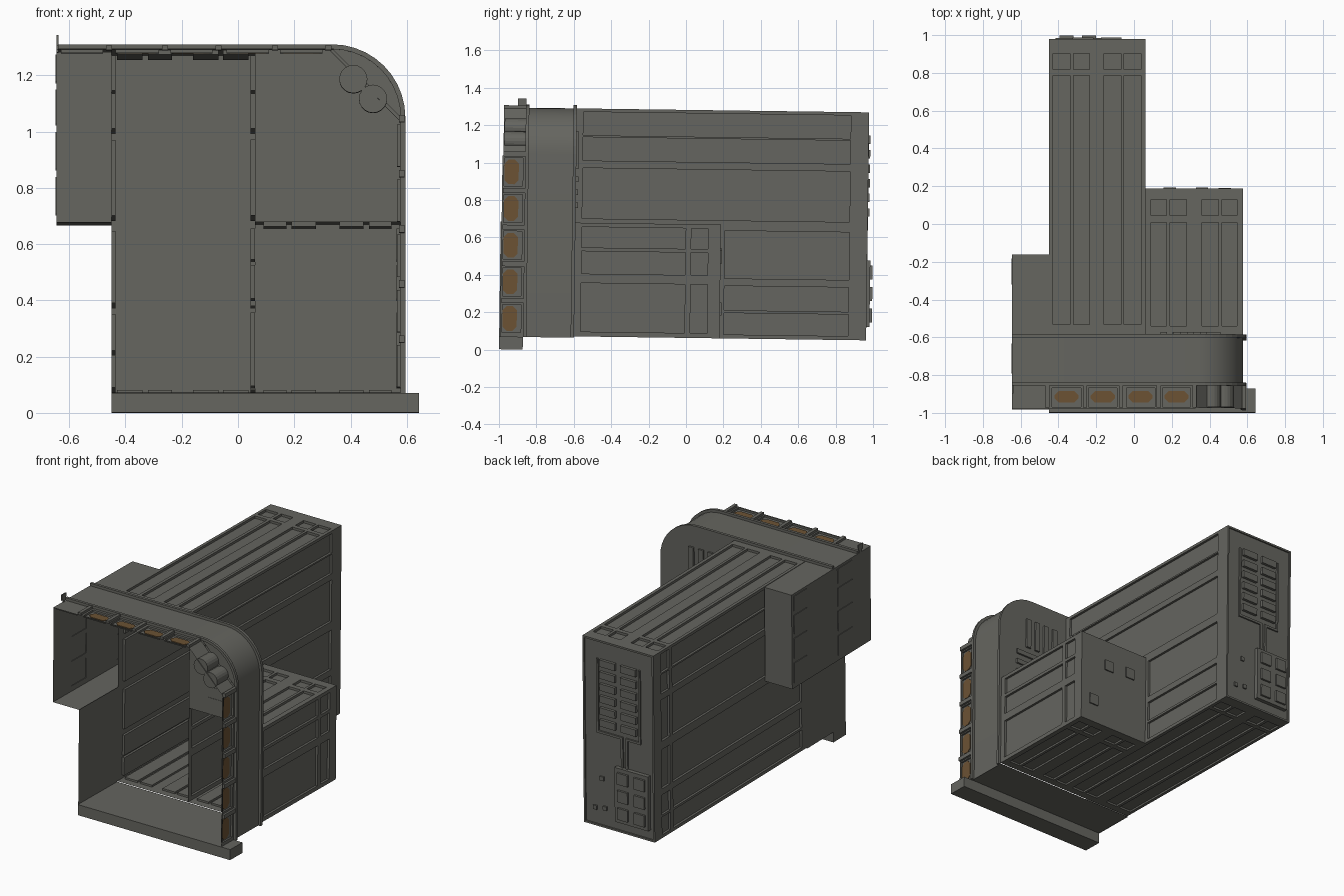
import bpy, bmesh, math
from mathutils import Matrix, Vector

if "Cube" in bpy.data.objects:
    bpy.data.objects.remove(bpy.data.objects["Cube"])

def mat(name, c):
    m = bpy.data.materials.new(name)
    m.diffuse_color = (*c, 1)
    m.use_nodes = True
    m.node_tree.nodes["Principled BSDF"].inputs["Base Color"].default_value = m.diffuse_color
    return m
GREY = mat("warm_grey", (0.13, 0.13, 0.115))
ORANGE = mat("dull_orange", (0.15, 0.085, 0.034))

# The whole model leans very slightly about its front bottom edge
TILT = Matrix.Translation((0, -1, 0.002)) @ Matrix.Rotation(-0.0135, 4, 'X') @ Matrix.Translation((0, 1, 0))

def finish(name, bm, material=GREY):
    me = bpy.data.meshes.new(name)
    bm.transform(TILT)
    bm.to_mesh(me)
    bm.free()
    me.materials.append(material)
    ob = bpy.data.objects.new(name, me)
    bpy.context.collection.objects.link(ob)
    return ob

def add_box(bm, x, y, z):
    c = [(x[0] + x[1]) / 2, (y[0] + y[1]) / 2, (z[0] + z[1]) / 2]
    s = Matrix.Diagonal((x[1] - x[0], y[1] - y[0], z[1] - z[0], 1))
    bmesh.ops.create_cube(bm, size=1, matrix=Matrix.Translation(c) @ s)

def boxes(name, items):
    bm = bmesh.new()
    for b in items:
        add_box(bm, *b)
    return finish(name, bm)

def point(axis, a, b, d):
    return [(d, a, b), (a, d, b), (a, b, d)][axis]

def sheet(name, axis, out, pos, ar, br, rects=(), depth=0.015):
    """Thin wall at pos on an axis, with rectangular pockets sunk away from 'out'."""
    bm = bmesh.new()
    flip = out * (1, -1, 1)[axis] < 0
    def quad(pts):
        vs = [bm.verts.new(point(axis, *p)) for p in pts]
        bm.faces.new(vs[::-1] if flip else vs)
    A = sorted({*ar, *[v for r in rects for v in r[0]]})
    B = sorted({*br, *[v for r in rects for v in r[1]]})
    for a0, a1 in zip(A, A[1:]):
        for b0, b1 in zip(B, B[1:]):
            ca, cb = (a0 + a1) / 2, (b0 + b1) / 2
            if not any(r[0][0] < ca < r[0][1] and r[1][0] < cb < r[1][1] for r in rects):
                quad([(a0, b0, pos), (a1, b0, pos), (a1, b1, pos), (a0, b1, pos)])
    low = pos - out * depth
    for (a0, a1), (b0, b1) in rects:
        ring = [(a0, b0), (a1, b0), (a1, b1), (a0, b1)]
        quad([(*p, low) for p in ring])
        for p, q in zip(ring, ring[1:] + ring[:1]):
            quad([(*p, pos), (*q, pos), (*q, low), (*p, low)])
    bmesh.ops.remove_doubles(bm, verts=bm.verts, dist=1e-5)
    return finish(name, bm)

def grid(As, Bs):
    return [(a, b) for a in As for b in Bs]

XL, XM, XR, XA = -0.45, 0.06, 0.578, -0.645
FLOOR, MID, TOP = 0.074, 0.682, 1.293
YF, YS, YB = -0.6, 0.178, 0.953

# Tall corridor
strips = [(-0.43, -0.34), (-0.32, -0.235), (-0.16, -0.07), (-0.053, 0.038)]
lengths = [(-0.55, 0.77), (0.80, 0.885)]
sheet("tall_corridor_roof", 2, 1, TOP, (XL, XM), (YF, YB), grid(strips, lengths))
sheet("tall_corridor_floor", 2, -1, FLOOR, (XL, XM), (YF, YB), grid(strips, lengths), 0.012)
high = [(1.15, 1.275), (1.015, 1.14), (0.705, 0.975)]
low = [(0.395, 0.65), (0.225, 0.355), (0.095, 0.21)]
sheet("tall_corridor_right_wall", 0, 1, XM, (YF, YB), (FLOOR, TOP),
      grid([(-0.565, 0.865)], high) + grid([(0.2, 0.865)], low)
      + grid([(-0.565, -0.01), (0.02, 0.11)], [(0.1, 0.36), (0.41, 0.53), (0.55, 0.66)]))
sheet("tall_corridor_left_wall", 0, -1, XL, (YF, YB), (FLOOR, TOP), grid(lengths, high + low))
sheet("tall_corridor_back", 1, 1, YB, (XL, XM), (FLOOR, TOP))
R = (YB - 0.005, YB + 0.009)
boxes("tall_corridor_back_rim", [
    ((XL, XL + 0.012), R, (FLOOR, TOP)), ((XM - 0.012, XM), R, (FLOOR, TOP)),
    ((XL, XM), R, (FLOOR, FLOOR + 0.012)), ((XL, XM), R, (TOP - 0.012, TOP))])

# Equipment on the back wall
boxes("back_switch_blocks", [((x, x + 0.11), (YB, YB + 0.018), (z, z + 0.045))
      for x in (-0.175, -0.325) for z in [0.735 + 0.078 * i for i in range(6)]])
boxes("back_cabinet", [((-0.415, -0.175), (YB, YB + 0.026), (0.145, 0.50))])
boxes("back_cabinet_buttons", [((x, x + 0.075), (YB, 0.992), (z, z + 0.075))
      for x in (-0.395, -0.275) for z in (0.17, 0.285, 0.40)])
C = (YB, YB + 0.01)
boxes("back_cables", [((-0.05, -0.038), C, (0.70, 1.17)), ((-0.352, -0.34), C, (0.70, 1.17)),
      ((-0.22, -0.038), C, (0.685, 0.70)), ((-0.352, -0.25), C, (0.685, 0.70)),
      ((-0.225, -0.21), C, (0.5, 0.70)), ((-0.26, -0.245), C, (0.5, 0.70))])
boxes("back_studs", [((x - 0.013, x + 0.013), C, (z - 0.013, z + 0.013))
      for x, z in ((-0.07, 0.39), (-0.02, 0.19), (-0.09, 0.20))])

# Short corridor
strips2 = [(0.09, 0.172), (0.19, 0.277), (0.36, 0.447), (0.465, 0.545)]
lengths2 = [(-0.55, 0.0), (0.035, 0.12)]
sheet("short_corridor_roof", 2, 1, MID, (XM, XR), (YF, YS), grid(strips2, lengths2))
sheet("short_corridor_floor", 2, -1, FLOOR, (XM, XR), (YF, YS), grid(strips2, lengths2), 0.012)
sheet("short_corridor_side", 0, 1, XR, (YF, YS), (FLOOR, MID),
      grid([(-0.565, -0.01), (0.02, 0.11)], [(0.1, 0.36), (0.41, 0.53), (0.55, 0.66)]))
sheet("short_corridor_back", 1, 1, YS, (XM, XR), (FLOOR, MID))
boxes("short_corridor_back_buttons", [((x - 0.033, x + 0.033), (YS, YS + 0.008), (z - 0.035, z + 0.035))
      for x, z in ((0.36, 0.51), (0.19, 0.52), (0.48, 0.23))])

# Left alcove
sheet("alcove_roof", 2, 1, TOP - 0.003, (XA, XL), (-0.985, -0.18))
sheet("alcove_floor", 2, -1, MID - 0.006, (XA, XL), (-0.99, -0.18))
sheet("alcove_back", 1, 1, -0.18, (XA, XL), (MID - 0.006, TOP - 0.003))
sheet("alcove_side", 0, -1, XA, (-0.99, -0.18), (MID - 0.006, TOP - 0.003),
      grid([(-0.8, -0.65), (-0.33, -0.2)], [(0.71, 0.84), (0.87, 1.0), (1.03, 1.15), (1.18, 1.275)]), -0.004)

# Front room lower walls and sill
sheet("room_left_wall", 0, -1, XL, (-1, YF), (FLOOR - 0.007, MID))
sheet("room_floor", 2, -1, FLOOR - 0.004, (XL, XR), (-0.99, YF))
boxes("front_sill", [((XL, 0.643), (-1, -0.873), (0, 0.068))])

# Rounded hood profile
def arc(off=0):
    r = 0.243 + off
    return [(0.335 + r * math.cos(t), 1.05 + r * math.sin(t))
            for t in [math.pi / 2 * i / 10 for i in range(11)]]

def hood(off=0):
    return [(XR + off, FLOOR - 0.007)] + arc(off) + [(XA, TOP + off)]

def ribbon(bm, path, y0, y1, close=False):
    for p, q in zip(path, path[1:] + path[:1] if close else path[1:]):
        bm.faces.new([bm.verts.new(v) for v in ((p[0], y0, p[1]), (p[0], y1, p[1]),
                                                (q[0], y1, q[1]), (q[0], y0, q[1]))])

def plate(bm, pts, y):
    bm.faces.new([bm.verts.new((x, y, z)) for x, z in pts])

bm = bmesh.new()
ribbon(bm, hood(), -0.865, YF)
bmesh.ops.remove_doubles(bm, verts=bm.verts, dist=1e-5)
ob = finish("hood_band", bm)
for p in ob.data.polygons:
    p.use_smooth = True

# Raised rims on both edges of the hood
for name, y0, y1 in (("hood_front_rim", -0.873, -0.855), ("hood_back_rim", -0.618, -0.6)):
    bm = bmesh.new()
    inner, outer = hood(), hood(0.017)
    ribbon(bm, outer + inner[::-1], y0, y1, True)
    for y in (y0, y1):
        for i in range(len(inner) - 1):
            plate(bm, [inner[i], inner[i + 1], outer[i + 1], outer[i]], y)
    bmesh.ops.remove_doubles(bm, verts=bm.verts, dist=1e-5)
    bmesh.ops.recalc_face_normals(bm, faces=bm.faces)
    finish(name, bm)

# Back plate of the hood with vents, and front corner plate
bm = bmesh.new()
plate(bm, [(XM, MID), (XR, MID)] + arc() + [(XM, TOP)], YF)
finish("hood_back_plate", bm)
V = (YF - 0.002, YF + 0.012)
boxes("hood_vents", [((x, x + 0.035), V, (0.97, 1.17)) for x in (0.14, 0.21, 0.28, 0.35)]
      + [((0.2, 0.46), V, (z, z + 0.03)) for z in (0.76, 0.83, 0.90)])
bm = bmesh.new()
plate(bm, arc(), -0.865)
finish("corner_plate", bm)

# Front frame with sunken cells, ribs and orange patches
yr = (-0.985, -0.885)
cells_z = [(0.09 + 0.196 * i, 0.24 + 0.196 * i) for i in range(5)]
cells_x = [(-0.63, -0.48), (-0.435, -0.28), (-0.24, -0.09), (-0.04, 0.11), (0.15, 0.3)]
sheet("front_frame_side", 0, 1, XR, (-0.995, -0.865), (FLOOR - 0.007, 1.035), grid([yr], cells_z), 0.012)
sheet("front_frame_top", 2, 1, TOP - 0.003, (XA, 0.325), (-0.995, -0.865), grid(cells_x, [yr]), 0.012)
boxes("front_ribs", [((XR - 0.005, XR + 0.014), (-0.99, -0.87), (z + 0.008, z + 0.034)) for _, z in cells_z]
      + [((x + 0.01, x + 0.032), (-0.99, -0.87), (TOP - 0.005, TOP + 0.012)) for _, x in cells_x])

def patch(name, axis, pos, ca, cb, ha, hb):
    k = 0.022
    bm = bmesh.new()
    pts = [(ha, hb - k), (ha - k, hb), (k - ha, hb), (-ha, hb - k),
           (-ha, k - hb), (k - ha, -hb), (ha - k, -hb), (ha, k - hb)]
    f = bm.faces.new([bm.verts.new(point(axis, ca + a, cb + b, pos)) for a, b in pts])
    e = bmesh.ops.extrude_face_region(bm, geom=[f])
    bmesh.ops.translate(bm, verts=[v for v in e["geom"] if isinstance(v, bmesh.types.BMVert)],
                        vec=point(axis, 0, 0, -0.005))
    bmesh.ops.recalc_face_normals(bm, faces=bm.faces)
    finish(name, bm, ORANGE)

for z0, z1 in cells_z:
    patch("side_orange_patch", 0, XR - 0.008, -0.945, (z0 + z1) / 2, 0.038, 0.066)
for x0, x1 in cells_x[1:]:
    patch("top_orange_patch", 2, TOP - 0.011, (x0 + x1) / 2, -0.932, 0.064, 0.03)

# Chamfered corner with two round canisters
bm = bmesh.new()
ribbon(bm, [(XR, 1.035), (0.325, TOP - 0.003)], -0.99, -0.865)
finish("corner_chamfer", bm)
bm = bmesh.new()
for x, z in ((0.41, 1.185), (0.48, 1.115)):
    bmesh.ops.create_cone(bm, cap_ends=True, segments=20, radius1=0.05, radius2=0.05, depth=0.115,
                          matrix=Matrix.Translation((x, -0.928, z)) @ Matrix.Rotation(math.pi / 2, 4, 'X'))
ob = finish("corner_canisters", bm)

# Small peg on the top left edge
boxes("roof_peg", [((XA, XA + 0.006), (-0.915, -0.87), (1.305, 1.343)),
                   ((XA, XA + 0.006), (-0.9, -0.88), (1.28, 1.31))])
